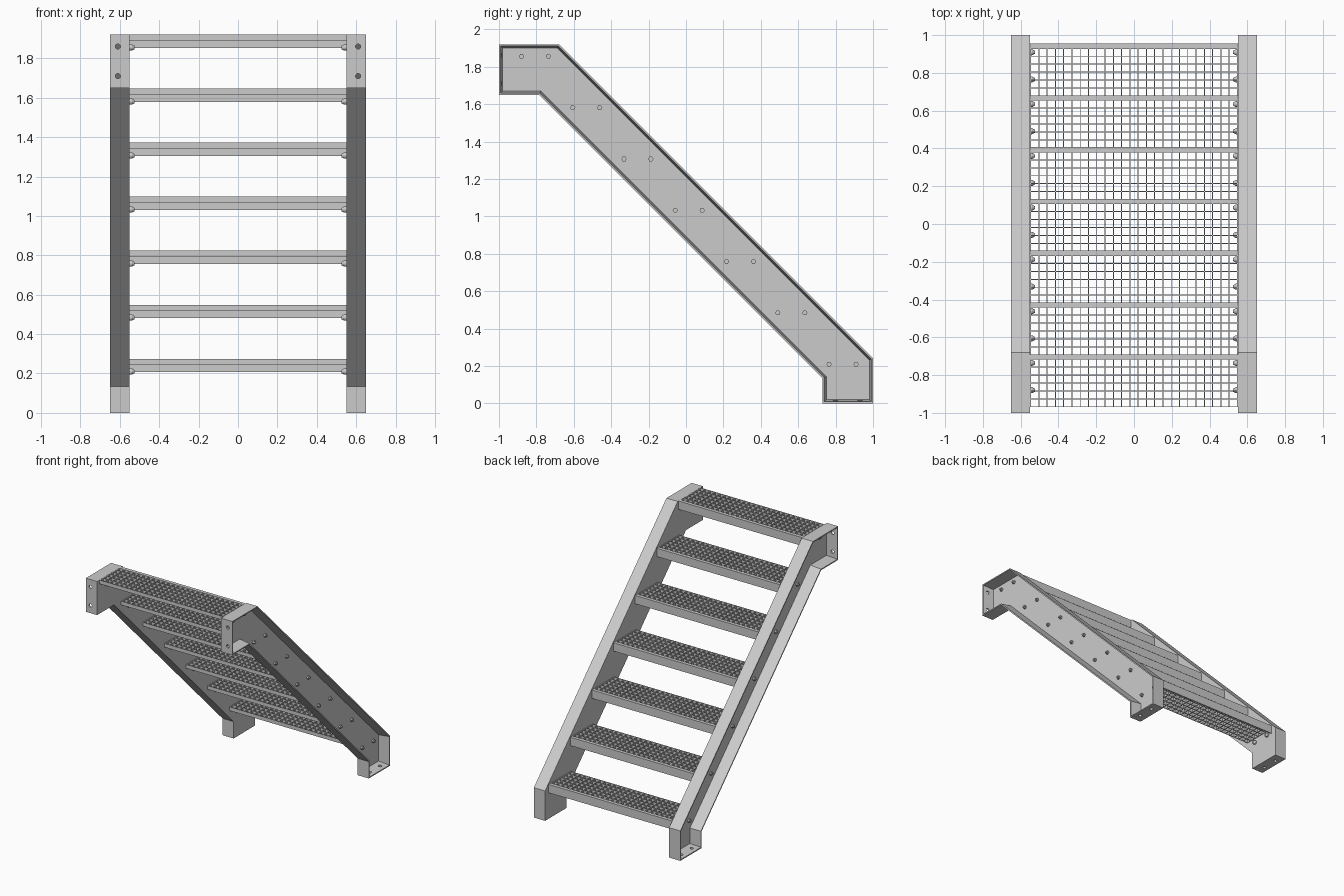
import bpy, bmesh, math
from mathutils import Matrix, Vector

if "Cube" in bpy.data.objects:
    bpy.data.objects.remove(bpy.data.objects["Cube"])

STEP, COUNT = 0.2742, 7


def finish(name, bm):
    bmesh.ops.recalc_face_normals(bm, faces=bm.faces)
    me = bpy.data.meshes.new(name)
    bm.to_mesh(me)
    bm.free()
    ob = bpy.data.objects.new(name, me)
    bpy.context.collection.objects.link(ob)
    return ob


def box(bm, x0, x1, y0, y1, z0, z1):
    m = Matrix.Translation(((x0 + x1) / 2, (y0 + y1) / 2, (z0 + z1) / 2))
    bmesh.ops.create_cube(bm, size=1, matrix=m @ Matrix.Diagonal((x1 - x0, y1 - y0, z1 - z0, 1)))


def cyl(bm, center, axis, r, depth, sides, r2=None):
    rot = Vector((0, 0, 1)).rotation_difference(Vector(axis)).to_matrix().to_4x4()
    bmesh.ops.create_cone(bm, cap_ends=True, segments=sides, radius1=r,
                          radius2=r if r2 is None else r2, depth=depth,
                          matrix=Matrix.Translation(center) @ rot)


def mirror_x(ob):
    ob.modifiers.new("mirror", 'MIRROR').use_axis[0] = True


def inset(pts, d):
    """Offset a clockwise outline inward by d with mitred corners."""
    out = []
    for i, p in enumerate(pts):
        p = Vector(p)
        a = (p - Vector(pts[i - 1])).normalized()
        b = (Vector(pts[(i + 1) % len(pts)]) - p).normalized()
        na, nb = Vector((a.y, -a.x)), Vector((b.y, -b.x))
        out.append(p + (na + nb) * d / (1 + na.dot(nb)))
    return out


# Stringer: channel with tapered flanges opening outward
outline = [(-1, 1.92), (-0.68, 1.92), (1, 0.24), (1, 0),
           (0.73, 0), (0.73, 0.135), (-0.785, 1.65), (-1, 1.65)]
bm = bmesh.new()
loops = [[bm.verts.new((x, p[0], p[1])) for p in inset(outline, d)]
         for x, d in ((0.55, 0), (0.65, 0), (0.65, 0.009), (0.56, 0.02))]
for l0, l1 in zip(loops, loops[1:]):
    for i in range(len(l0)):
        j = (i + 1) % len(l0)
        bm.faces.new((l0[i], l0[j], l1[j], l1[i]))
bm.faces.new(loops[0])
bm.faces.new(loops[-1])
stringer = finish("stringers", bm)

# Fixing holes in the top end plate and the foot plate
bm = bmesh.new()
for z in (1.86, 1.71):
    cyl(bm, (0.61, -1, z), (0, 1, 0), 0.013, 0.1, 16)
for y in (0.80, 0.93):
    cyl(bm, (0.61, y, 0), (0, 0, 1), 0.013, 0.1, 16)
cutter = finish("hole_cutter", bm)
cutter.hide_render = True
cutter.hide_set(True)
cut = stringer.modifiers.new("holes", 'BOOLEAN')
cut.operation = 'DIFFERENCE'
cut.solver = 'EXACT'
cut.object = cutter
mirror_x(stringer)

# Tread: open grating plus an angle nosing along its leading edge
W, DEPTH, NX, NY, T = 0.55, 0.28, 25, 6, 0.0025
bm = bmesh.new()
inner = DEPTH - 0.025
for i in range(NY + 1):
    y = T + (inner - T) * i / NY
    box(bm, -W, W, y - T, y + T, -0.03, 0)
for i in range(NX + 1):
    x = -W + T + (2 * W - 2 * T) * i / NX
    box(bm, x - T, x + T, 0, inner, -0.029, -0.001)
box(bm, -W, W, inner, DEPTH, -0.008, 0)
box(bm, -W, W, DEPTH - 0.008, DEPTH, -0.067, -0.008)
first = finish("tread_1", bm)
for k in range(COUNT):
    ob = first
    if k:
        ob = bpy.data.objects.new(f"tread_{k + 1}", first.data)
        bpy.context.collection.objects.link(ob)
    ob.location = (0, -0.97 + STEP * k, 1.92 - STEP * k)

# Bolts: hex nuts on the outside of the web, domed heads on the inside
nuts, heads = bmesh.new(), bmesh.new()
for k in range(COUNT):
    for y in (-0.88, -0.736):
        yy, zz = y + STEP * k, 1.855 - STEP * k
        cyl(nuts, (0.566, yy, zz), (1, 0, 0), 0.014, 0.014, 6)
        cyl(nuts, (0.575, yy, zz), (1, 0, 0), 0.008, 0.012, 12)
        cyl(heads, (0.545, yy, zz), (-1, 0, 0), 0.016, 0.012, 16)
        cyl(heads, (0.532, yy, zz), (-1, 0, 0), 0.016, 0.014, 16, 0.008)
mirror_x(finish("bolt_nuts", nuts))
mirror_x(finish("bolt_heads", heads))
